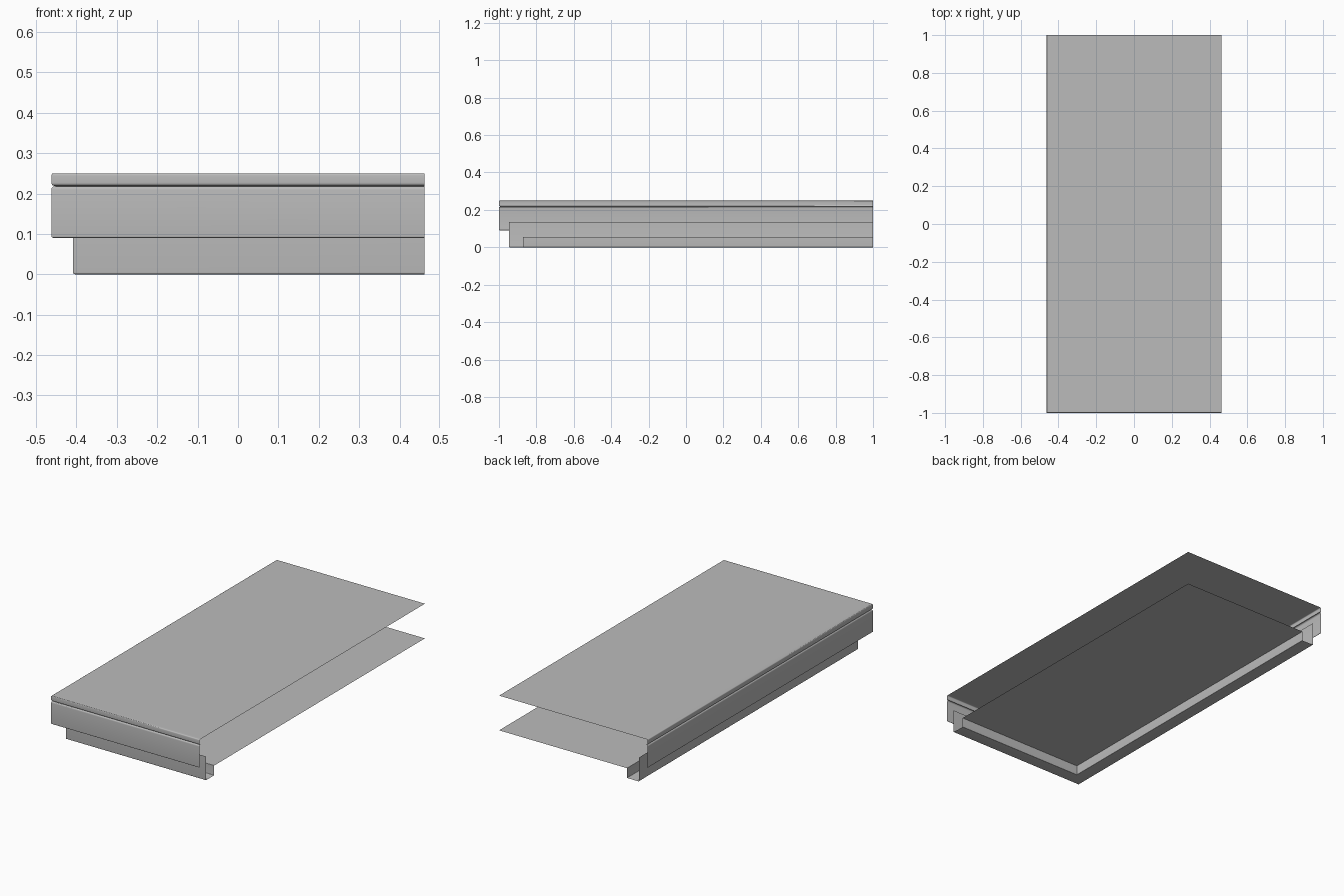
import bpy, bmesh, math
from mathutils import Vector

cube = bpy.data.objects.get("Cube")
if cube:
    bpy.data.objects.remove(cube, do_unlink=True)

HALF_X, HALF_Y = 0.462, 1.0

grey = bpy.data.materials.new("plain_grey")
grey.use_nodes = True
COLOUR = (0.5, 0.5, 0.5, 1)
grey.diffuse_color = COLOUR
grey.node_tree.nodes["Principled BSDF"].inputs["Base Color"].default_value = COLOUR


def rounded(corners, steps=4):
    """Profile of (inset, z, radius) corners with each corner softened."""
    pts = []
    for i, (d, z, r) in enumerate(corners):
        p = Vector((d, z))
        if r == 0 or i in (0, len(corners) - 1):
            pts.append(p)
            continue
        a = p + (Vector(corners[i - 1][:2]) - p).normalized() * r
        b = p + (Vector(corners[i + 1][:2]) - p).normalized() * r
        for k in range(steps + 1):
            t = k / steps
            pts.append(a * (1 - t) ** 2 + p * 2 * t * (1 - t) + b * t * t)
    return pts


def sweep(name, corners, panel):
    """Run a profile along the front and one long side; optionally close with a flat panel."""
    bm = bmesh.new()
    rows = []
    for d, z in rounded(corners):
        rows.append([bm.verts.new(c) for c in (
            (HALF_X, -HALF_Y + d, z),
            (-HALF_X + d, -HALF_Y + d, z),
            (-HALF_X + d, HALF_Y, z))])
    for a, b in zip(rows, rows[1:]):
        for i in range(2):
            bm.faces.new((a[i], b[i], b[i + 1], a[i + 1]))
    if panel:
        far = bm.verts.new((HALF_X, HALF_Y, corners[-1][1]))
        bm.faces.new(rows[-1] + [far])
    bmesh.ops.recalc_face_normals(bm, faces=bm.faces)
    mesh = bpy.data.meshes.new(name)
    bm.to_mesh(mesh)
    bm.free()
    mesh.materials.append(grey)
    obj = bpy.data.objects.new(name, mesh)
    bpy.context.collection.objects.link(obj)
    bpy.ops.object.select_all(action="DESELECT")
    obj.select_set(True)
    bpy.context.view_layer.objects.active = obj
    bpy.ops.object.shade_smooth_by_angle(angle=math.radians(35))
    return obj


# Apron skirt, groove, rounded rim and flat top in one sheet
sweep("top_and_apron", [
    (0.005, 0.09, 0), (0, 0.092, 0.002), (0, 0.217, 0.008), (0.011, 0.218, 0.001),
    (0, 0.221, 0.006), (0, 0.25, 0.006), (0.02, 0.25, 0)], True)

# Recessed plinth, turned under and up to the floor panel
sweep("plinth_and_floor", [
    (0.054, 0.135, 0), (0.054, 0, 0.005), (0.129, 0, 0.003), (0.129, 0.055, 0)], True)
